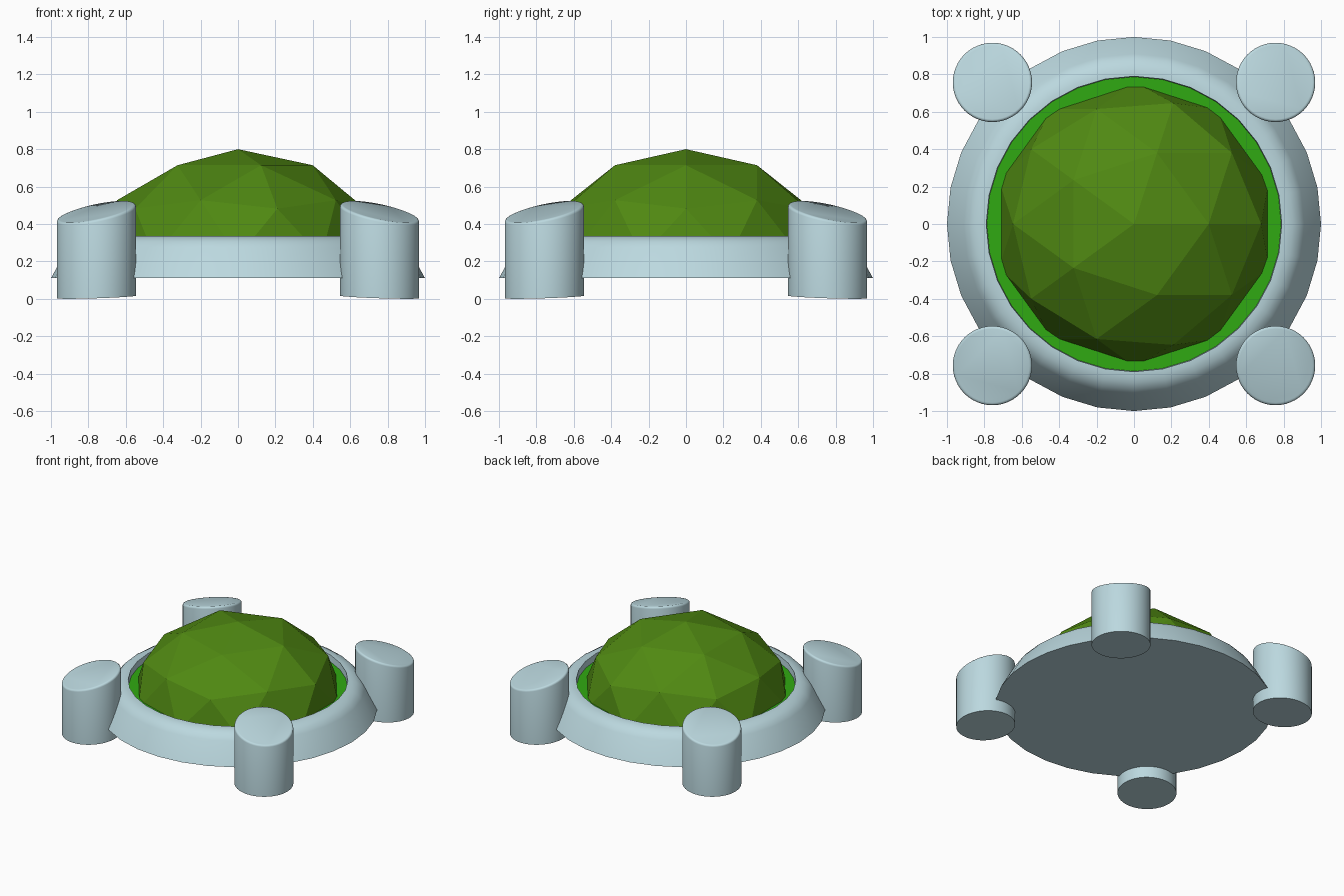
import bpy, bmesh, math
from mathutils import Vector

if "Cube" in bpy.data.objects:
    bpy.data.objects.remove(bpy.data.objects["Cube"])


def material(name, rgb):
    m = bpy.data.materials.new(name)
    m.diffuse_color = (*rgb, 1)
    m.use_nodes = True
    m.node_tree.nodes["Principled BSDF"].inputs["Base Color"].default_value = m.diffuse_color
    return m


stone = material("pale blue stone", (0.50, 0.69, 0.74))
grass = material("bright green", (0.03, 0.40, 0.006))
leaf = material("leaf green", (0.08, 0.25, 0.006))


def make_object(name, bm, mat, smooth=None):
    bmesh.ops.recalc_face_normals(bm, faces=bm.faces)
    me = bpy.data.meshes.new(name)
    bm.to_mesh(me)
    bm.free()
    me.materials.append(mat)
    ob = bpy.data.objects.new(name, me)
    bpy.context.collection.objects.link(ob)
    if smooth:
        bpy.ops.object.select_all(action='DESELECT')
        bpy.context.view_layer.objects.active = ob
        ob.select_set(True)
        bpy.ops.object.shade_smooth_by_angle(angle=math.radians(smooth))
    return ob


# Planter ring: lathed profile, closed underneath, rounded rim
SEGMENTS = 32
profile = [(0, 0.11), (1.0, 0.11), (0.91, 0.275), (0.885, 0.306), (0.85, 0.326),
           (0.815, 0.335), (0.79, 0.336), (0.785, 0.25), (0, 0.25)]
bm = bmesh.new()
verts = [bm.verts.new((r, 0, z)) for r, z in profile]
edges = [bm.edges.new(pair) for pair in zip(verts, verts[1:])]
bmesh.ops.spin(bm, geom=verts + edges, cent=(0, 0, 0), axis=(0, 0, 1),
               angle=math.tau, steps=SEGMENTS, use_merge=True)
bmesh.ops.remove_doubles(bm, verts=bm.verts, dist=1e-4)
make_object("planter_ring", bm, stone, 40)

# Grass bed just below the rim
bm = bmesh.new()
bmesh.ops.create_circle(bm, cap_ends=True, segments=SEGMENTS, radius=0.787)
bmesh.ops.translate(bm, verts=bm.verts, vec=(0, 0, 0.285))
for f in bm.faces:
    if f.normal.z < 0:
        f.normal_flip()
make_object("grass_bed", bm, grass)

# Faceted bush: squashed icosphere trimmed below the grass
bm = bmesh.new()
bmesh.ops.create_icosphere(bm, subdivisions=2, radius=1)
for v in bm.verts:
    v.co = Vector((v.co.x * 0.76, v.co.y * 0.76, 0.225 + v.co.z * 0.575))
bmesh.ops.bisect_plane(bm, geom=bm.verts[:] + bm.edges[:] + bm.faces[:],
                       plane_co=(0, 0, 0.28), plane_no=(0, 0, 1), clear_inner=True)
make_object("bush", bm, leaf)


# Corner posts: round, with tops that slope down away from the middle
def post(sx, sy):
    bm = bmesh.new()
    bmesh.ops.create_cone(bm, cap_ends=True, segments=48, radius1=0.212,
                          radius2=0.212, depth=1)
    for v in bm.verts:
        inward = -(v.co.x * sx + v.co.y * sy) / math.sqrt(2)
        if v.co.z > 0:
            v.co.z = 0.466 + 0.27 * inward
        else:
            v.co.z = 0.01 + 0.047 * inward
    rim = [e for e in bm.edges if all(v.co.z > 0.3 for v in e.verts)]
    bmesh.ops.bevel(bm, geom=rim, offset=0.015, segments=3, profile=0.5,
                    affect='EDGES')
    bmesh.ops.translate(bm, verts=bm.verts, vec=(0.757 * sx, 0.757 * sy, 0))
    side = ("front" if sy < 0 else "back") + ("_left" if sx < 0 else "_right")
    make_object(side + "_post", bm, stone, 40)


for sx in (-1, 1):
    for sy in (-1, 1):
        post(sx, sy)
